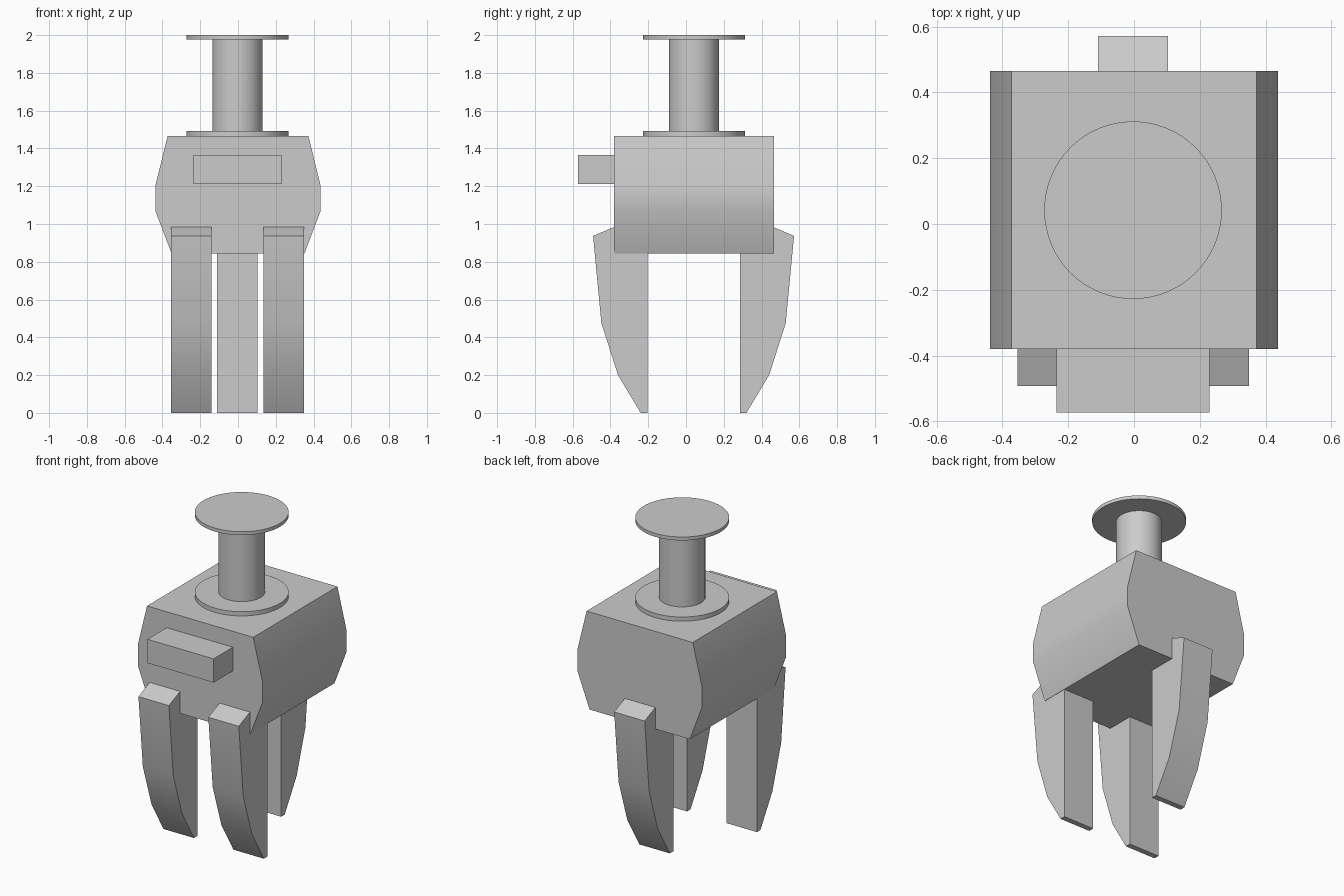
import bpy, bmesh, math
from mathutils import Vector

cube = bpy.data.objects.get("Cube")
if cube:
    bpy.data.objects.remove(cube, do_unlink=True)

# Single grey material
grey = bpy.data.materials.new("light_grey")
grey.use_nodes = True
colour = (0.6, 0.6, 0.6, 1.0)
grey.diffuse_color = colour
grey.node_tree.nodes["Principled BSDF"].inputs["Base Color"].default_value = colour


def finish(name, bm):
    """Turn a bmesh into a shaded, coloured object."""
    bmesh.ops.recalc_face_normals(bm, faces=bm.faces)
    mesh = bpy.data.meshes.new(name)
    bm.to_mesh(mesh)
    bm.free()
    mesh.materials.append(grey)
    obj = bpy.data.objects.new(name, mesh)
    bpy.context.collection.objects.link(obj)
    bpy.ops.object.select_all(action="DESELECT")
    obj.select_set(True)
    bpy.context.view_layer.objects.active = obj
    bpy.ops.object.shade_smooth_by_angle(angle=math.radians(30))
    return obj


def prism(name, points, offset):
    """Extrude a closed outline along an offset vector."""
    bm = bmesh.new()
    face = bm.faces.new([bm.verts.new(p) for p in points])
    result = bmesh.ops.extrude_face_region(bm, geom=[face], use_keep_orig=True)
    moved = [v for v in result["geom"] if isinstance(v, bmesh.types.BMVert)]
    bmesh.ops.translate(bm, verts=moved, vec=Vector(offset))
    return finish(name, bm)


def cylinder(name, radius, z0, z1, x=-0.003, y=0.042):
    """Upright cylinder between two heights."""
    bm = bmesh.new()
    bmesh.ops.create_cone(bm, cap_ends=True, segments=64,
                          radius1=radius, radius2=radius, depth=z1 - z0)
    bmesh.ops.translate(bm, verts=bm.verts, vec=(x, y, (z0 + z1) / 2))
    return finish(name, bm)


# Palm: bevel-sided block running front to back
half = [(0.352, 0.845), (0.438, 1.07), (0.438, 1.20), (0.373, 1.465)]
outline = half + [(-x, z) for x, z in reversed(half)]
prism("palm_body", [(x, -0.38, z) for x, z in outline], (0, 0.845, 0))

# Block on the front of the palm
prism("front_block",
      [(-0.235, -0.573, 1.213), (0.23, -0.573, 1.213),
       (0.23, -0.573, 1.364), (-0.235, -0.573, 1.364)], (0, 0.22, 0))

# Wrist column with a flange at each end
cylinder("lower_flange", 0.27, 1.46, 1.492)
cylinder("wrist_column", 0.133, 1.47, 1.99)
cylinder("upper_flange", 0.27, 1.978, 2.0)

# Fingers: (distance outward from the inner face, height)
finger = [(0, 0), (0.035, 0), (0.155, 0.20), (0.243, 0.475),
          (0.287, 0.937), (0.178, 0.983), (0, 1.055)]
for name, x, inner, side in (("front_right_finger", -0.355, -0.205, -1),
                             ("front_left_finger", 0.136, -0.205, -1),
                             ("rear_finger", -0.11, 0.285, 1)):
    prism(name, [(x, inner + side * d, z) for d, z in finger], (0.214, 0, 0))
